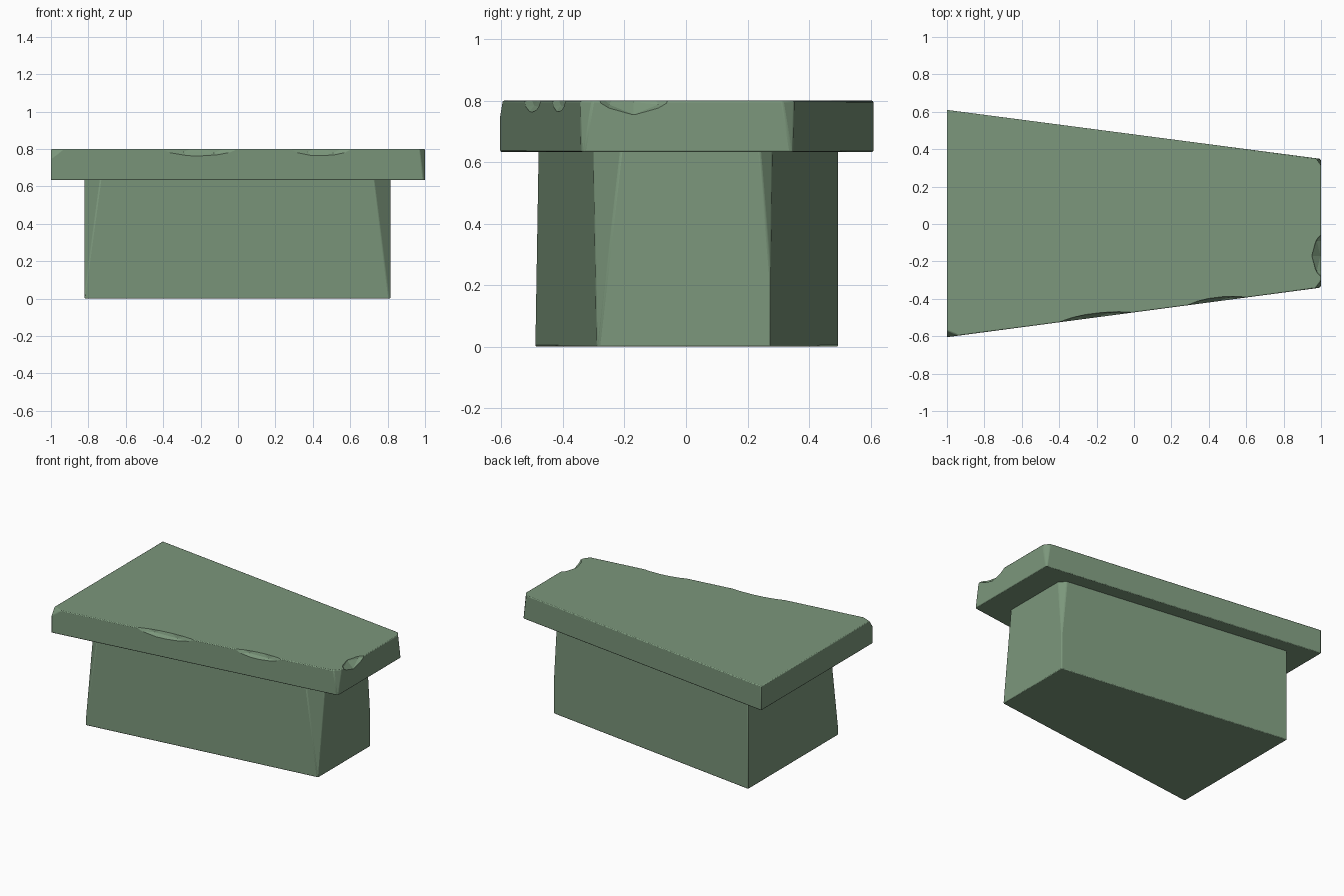
import bpy, bmesh
from mathutils import Vector

if "Cube" in bpy.data.objects:
    bpy.data.objects.remove(bpy.data.objects["Cube"])

stone = bpy.data.materials.new("green_stone")
stone.diffuse_color = (0.2, 0.31, 0.2, 1)
stone.use_nodes = True
stone.node_tree.nodes["Principled BSDF"].inputs["Base Color"].default_value = stone.diffuse_color


def block(name, outline, z0, z1, shaves, bevel, segments):
    """Extrude an outline, shave worn corners with planes, bevel the edges."""
    bm = bmesh.new()
    face = bm.faces.new([bm.verts.new((x, y, z0)) for x, y in outline])
    up = bmesh.ops.extrude_face_region(bm, geom=[face])["geom"]
    for v in up:
        if isinstance(v, bmesh.types.BMVert):
            v.co.z = z1
    for point, normal in shaves:
        bmesh.ops.bisect_plane(bm, geom=bm.verts[:] + bm.edges[:] + bm.faces[:],
                               plane_co=Vector(point), plane_no=Vector(normal).normalized(),
                               clear_outer=True)
        bmesh.ops.holes_fill(bm, edges=[e for e in bm.edges if e.is_boundary])
    bmesh.ops.recalc_face_normals(bm, faces=bm.faces[:])
    mesh = bpy.data.meshes.new(name)
    bm.to_mesh(mesh)
    bm.free()
    ob = bpy.data.objects.new(name, mesh)
    bpy.context.collection.objects.link(ob)
    mesh.materials.append(stone)
    mod = ob.modifiers.new("worn_edges", "BEVEL")
    mod.width = bevel
    mod.segments = segments
    mod.limit_method = "ANGLE"
    mod.angle_limit = 0.6
    return ob


def chip(target, loc, size, turn):
    """Carve a shallow scoop out of an edge."""
    bpy.ops.mesh.primitive_ico_sphere_add(subdivisions=2, radius=1, location=loc,
                                          rotation=(0, 0, turn))
    cutter = bpy.context.object
    cutter.name = "chip_cutter"
    cutter.scale = size
    cutter.hide_render = True
    cutter.hide_set(True)
    mod = target.modifiers.new("chip", "BOOLEAN")
    mod.operation = "DIFFERENCE"
    mod.solver = "EXACT"
    mod.object = cutter


# Tapered pedestal with worn upright corners
base = block("pedestal",
             [(-0.82, -0.49), (0.815, -0.29), (0.815, 0.275), (-0.82, 0.495)], 0, 0.65,
             [((0.795, -0.27, 0.3), (0.7, -0.7, 0.08)),
              ((-0.80, -0.475, 0.25), (-0.65, -0.7, 0.1)),
              ((0.81, 0.27, 0.35), (0.7, 0.7, 0.06))], 0.01, 2)

# Overhanging tapered slab with clipped corners
slab = block("top_slab",
             [(-1, -0.605), (1, -0.34), (1, 0.348), (-1, 0.61)], 0.633, 0.80,
             [((0.99, -0.33, 0.72), (0.8, -0.6, 0.1)),
              ((0.99, 0.34, 0.72), (0.8, 0.6, 0.1)),
              ((-0.995, -0.6, 0.76), (-0.3, -0.7, 0.5))], 0.02, 2)

# Chips along the narrow end and the front edge
chip(slab, (1.06, -0.17, 0.84), (0.12, 0.16, 0.10), 0)
chip(slab, (-0.2, -0.55, 0.82), (0.30, 0.08, 0.08), 0.132)
chip(slab, (0.45, -0.465, 0.82), (0.25, 0.08, 0.08), 0.132)

for ob in (base, slab):
    bpy.ops.object.select_all(action="DESELECT")
    ob.select_set(True)
    bpy.context.view_layer.objects.active = ob
    bpy.ops.object.shade_smooth_by_angle(angle=0.6)
